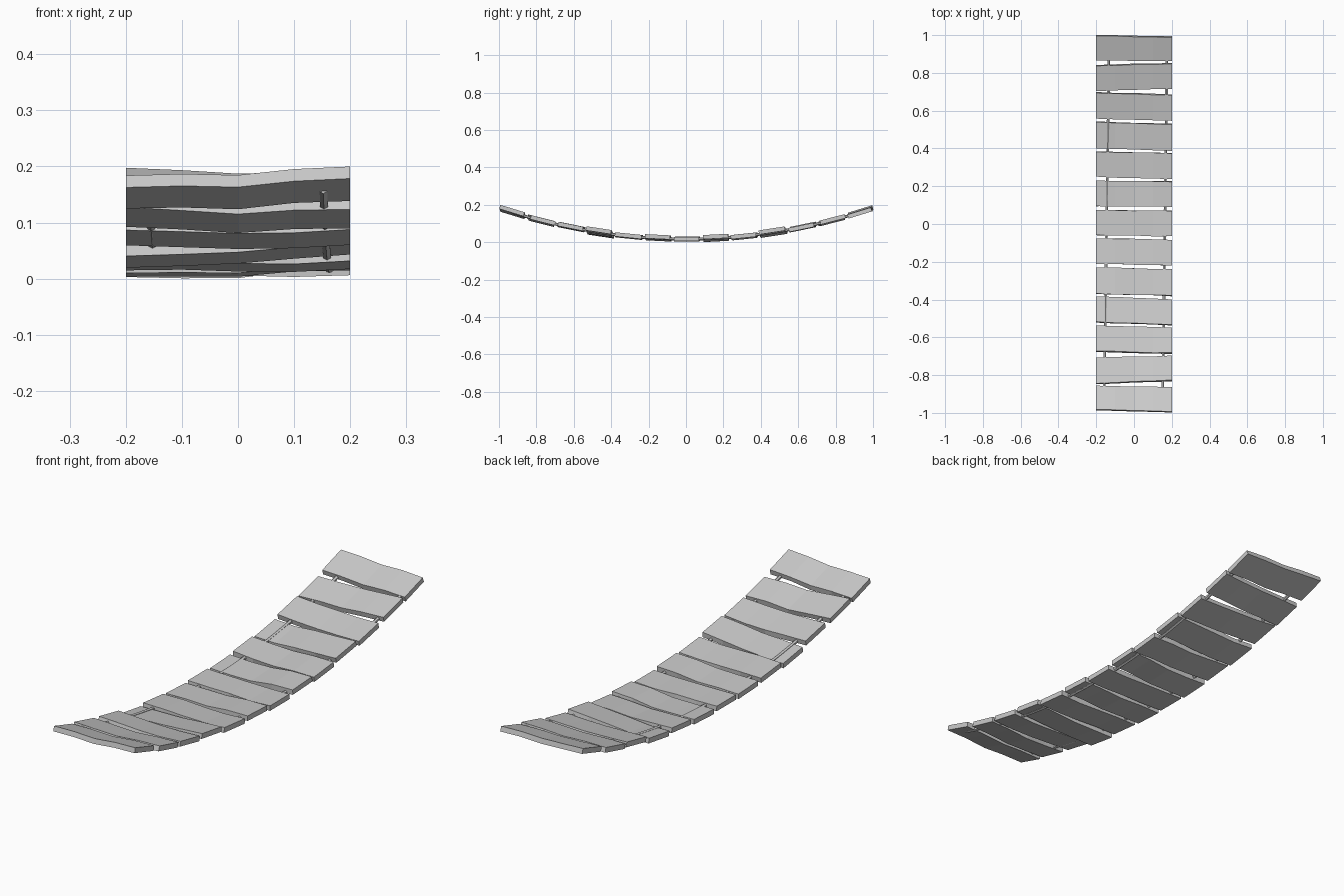
import bpy, bmesh, random
from math import sqrt

if "Cube" in bpy.data.objects:
    bpy.data.objects.remove(bpy.data.objects["Cube"])

random.seed(4)
THICK = 0.022
HALF_W = 0.2

def sag(y):
    return 0.017 + 0.165 * y * y

def make_object(name, bm):
    bmesh.ops.recalc_face_normals(bm, faces=bm.faces)
    me = bpy.data.meshes.new(name)
    bm.to_mesh(me)
    bm.free()
    ob = bpy.data.objects.new(name, me)
    bpy.context.collection.objects.link(ob)
    return ob

def loft(name, rings):
    """Closed tube through a list of equal-length rings."""
    bm = bmesh.new()
    rv = [[bm.verts.new(p) for p in r] for r in rings]
    n = len(rv[0])
    for a, b in zip(rv, rv[1:]):
        for i in range(n):
            j = (i + 1) % n
            bm.faces.new((a[i], a[j], b[j], b[i]))
    bm.faces.new(rv[0])
    bm.faces.new(rv[-1][::-1])
    return make_object(name, bm)

# Planks: left back y, left front y, right back y, right front y, roll
planks = [
    (1.0, 0.87, 0.99, 0.865, -0.010),
    (0.84, 0.705, 0.85, 0.72, 0.004),
    (0.695, 0.56, 0.685, 0.55, -0.004),
    (0.54, 0.40, 0.53, 0.39, 0.022),
    (0.385, 0.25, 0.375, 0.24, 0.0),
    (0.23, 0.095, 0.225, 0.09, 0.018),
    (0.073, -0.06, 0.07, -0.065, 0.0),
    (-0.075, -0.21, -0.085, -0.22, 0.016),
    (-0.23, -0.37, -0.24, -0.38, 0.0),
    (-0.385, -0.52, -0.40, -0.535, 0.022),
    (-0.54, -0.675, -0.55, -0.685, 0.0),
    (-0.71, -0.845, -0.70, -0.83, -0.004),
    (-0.86, -0.985, -0.865, -0.995, 0.014),
]
for k, (lb, lf, rb, rf, roll) in enumerate(planks):
    mid = (lb + lf + rb + rf) / 4
    slope = 0.33 * mid
    ln = sqrt(1 + slope * slope)
    ny, nz = -slope / ln * THICK / 2, THICK / ln / 2
    rings = []
    for c in range(5):
        t = c / 4
        x = -HALF_W + 2 * HALF_W * t
        wob = random.uniform(-0.003, 0.003) + 0.006 * (abs(2 * t - 1) - 0.5)
        ring = []
        for y0, y1, s in ((lb, rb, 1), (lf, rf, 1), (lf, rf, -1), (lb, rb, -1)):
            y = y0 + (y1 - y0) * t + random.uniform(-0.002, 0.002)
            z = sag(mid) + slope * (y - mid) + roll * (t - 0.5) + wob
            ring.append((x, y + s * ny, max(0.0, z + s * nz)))
        rings.append(ring)
    loft(f"plank_{k + 1}", rings)

# Ropes running through the planks along the sag
R = 0.008
shape = [(0, -R), (0.87 * R, -R / 2), (0.87 * R, R / 2),
         (0, R), (-0.87 * R, R / 2), (-0.87 * R, -R / 2)]
for name, x_front, x_back in (("left_rope", -0.158, -0.132),
                              ("right_rope", 0.152, 0.175)):
    rings = []
    for i in range(27):
        t = i / 26
        y = -0.93 + 1.86 * t
        x = x_front + (x_back - x_front) * t
        rings.append([(x + dx, y, sag(y) + dz) for dx, dz in shape])
    loft(name, rings)
